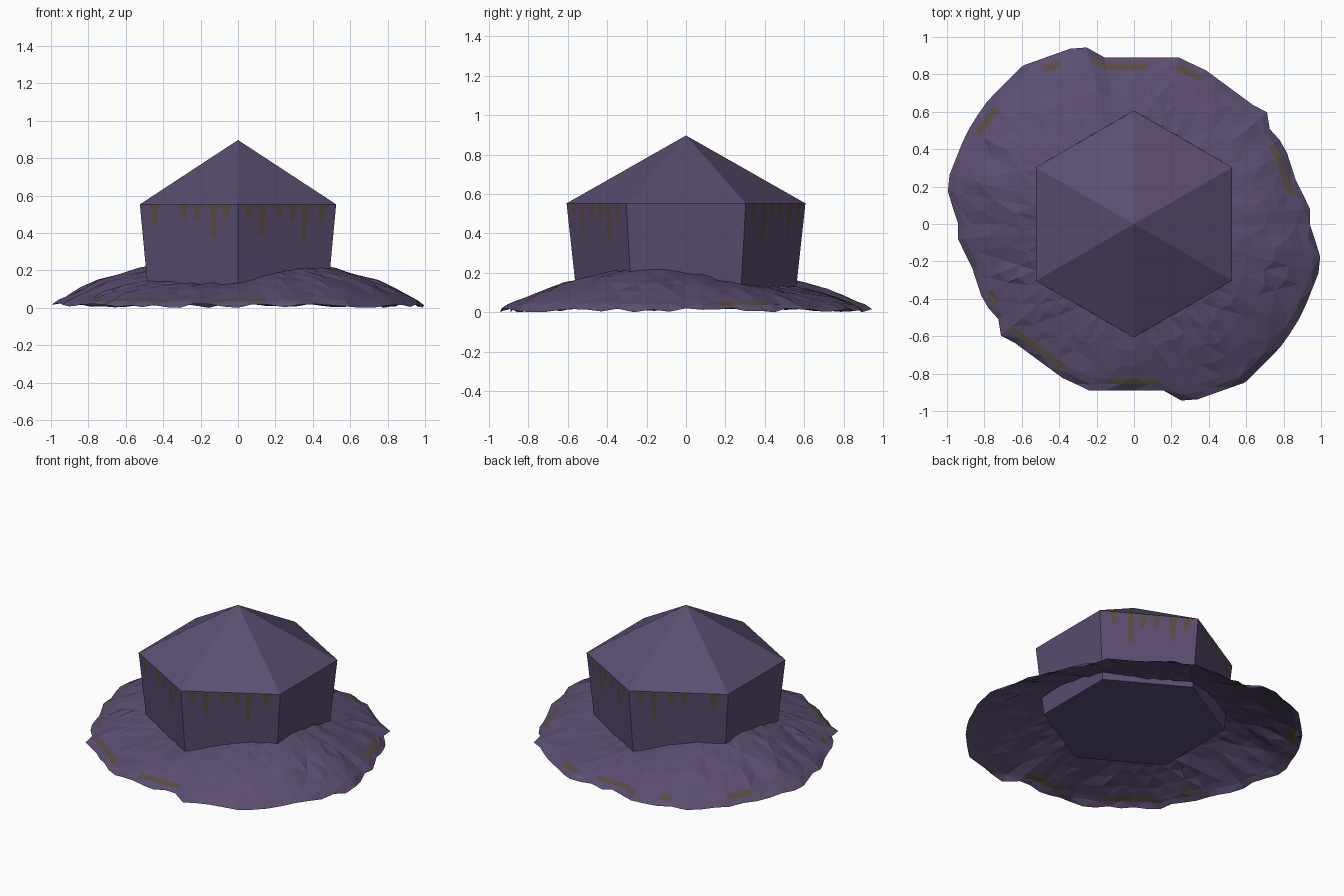
import bpy, math, random
from mathutils import Vector

if "Cube" in bpy.data.objects:
    bpy.data.objects.remove(bpy.data.objects["Cube"])
random.seed(4)


def material(name, rgb):
    m = bpy.data.materials.new(name)
    m.diffuse_color = (*rgb, 1)
    m.use_nodes = True
    m.node_tree.nodes["Principled BSDF"].inputs["Base Color"].default_value = m.diffuse_color
    return m


PURPLE = material("dusty purple", (0.104, 0.075, 0.162))
BROWN = material("dull brown", (0.102, 0.074, 0.050))


def add(name, verts, faces, *mats):
    me = bpy.data.meshes.new(name)
    me.from_pydata(verts, [], faces)
    for m in mats:
        me.materials.append(m)
    ob = bpy.data.objects.new(name, me)
    bpy.context.collection.objects.link(ob)
    return ob


def hexagon(r, z):
    return [Vector((r * math.cos(math.radians(30 + 60 * i)),
                    r * math.sin(math.radians(30 + 60 * i)), z)) for i in range(6)]


# Tapered six-sided wall with a closed floor, and a pointed roof
low, high = hexagon(0.556, 0.095), hexagon(0.606, 0.553)
sides = [(i, (i + 1) % 6, (i + 1) % 6 + 6, i + 6) for i in range(6)]
add("hexagonal_wall", low + high, sides + [(5, 4, 3, 2, 1, 0)], PURPLE)
add("pointed_roof", high + [Vector((0, 0, 0.897))],
    [(i, (i + 1) % 6, 6) for i in range(6)], PURPLE)

# Drips under the eaves of the four front and back faces: (x, length)
drips = {1: [(.06, .08), (.13, .17), (.22, .08), (.295, .09), (.36, .21), (.45, .09)],
         -1: [(.06, .08), (.13, .18), (.22, .09), (.29, .09), (.45, .11)]}
verts, faces = [], []
for sx, items in drips.items():
    for sy in (1, -1):
        top_a, top_b = Vector((0, sy * .606, .553)), Vector((sx * .5248, sy * .303, .553))
        low_a, low_b = Vector((0, sy * .556, .095)), Vector((sx * .4815, sy * .278, .095))
        out = (top_b - top_a).cross(low_a - top_a).normalized()
        if out.y * sy < 0:
            out = -out
        for x, length in items:
            base = len(verts)
            for dx, d in ((-.021, .01), (.021, .01), (.015, .5), (.008, 1), (-.008, 1), (-.015, .5)):
                u, v = (x + dx) / .524, d * length / .458
                verts.append(top_a.lerp(top_b, u).lerp(low_a.lerp(low_b, u), v) + out * .0015)
            f = list(range(base, base + 6))
            faces.append(f if sx * sy < 0 else f[::-1])
add("eave_drips", verts, faces, BROWN)

# Mound outline: one half, the other is the same turned by 180 degrees
half = [(-1, .23), (-.9, .48), (-.8, .64), (-.6, .845), (-.305, .95), (-.22, .94),
        (-.165, .89), (.165, .89), (.21, .92), (.245, .885), (.38, .825), (.645, .63),
        (.71, .622), (.715, .52), (.805, .42), (.87, .22), (.94, .09), (.94, -.02),
        (.992, -.14)]
outline = half + [(-x, -y) for x, y in half]
N = 72


def edge_radius(a):
    """Distance to the outline along direction a."""
    dx, dy = math.cos(a), math.sin(a)
    for (x1, y1), (x2, y2) in zip(outline, outline[1:] + outline[:1]):
        c1, c2 = dx * y1 - dy * x1, dx * y2 - dy * x2
        if c1 >= 0 > c2 and dx * x1 + dy * y1 > 0:
            t = c1 / (c1 - c2)
            return math.hypot(x1 + (x2 - x1) * t, y1 + (y2 - y1) * t)
    return .94


# Low rocky mound, an open shell with a ragged rim and brown patches at the rim
rings = [.42, .54, .64, .74, .84, .925, .962, 1]
patches = [(95, 10), (70, 5), (117, 3), (-128, 12), (-88, 10), (20, 8), (145, 3), (-153, 4)]
verts, faces, colours = [], [], []
for k, t in enumerate(rings):
    for i in range(N):
        a = 2 * math.pi * i / N
        r = edge_radius(a)
        swell = 1.08 + .3 * math.cos(2 * (a + math.radians(25)))
        z = .02 + .175 * (1 - t ** 2.6) * swell
        if k == len(rings) - 1:
            z = max(0, .013 + random.uniform(-.014, .01))
        else:
            z += random.uniform(-.004, .004)
        tt = t + (random.uniform(-.02, .02) if 0 < k < 5 else 0)
        verts.append((r * tt * math.cos(a), r * tt * math.sin(a), z))
for k in range(len(rings) - 1):
    for i in range(N):
        j = (i + 1) % N
        p, q, s, w = k * N + i, k * N + j, (k + 1) * N + j, (k + 1) * N + i
        faces += [(p, w, s), (p, s, q)] if (i + k) % 2 else [(p, w, q), (w, s, q)]
        deg = 360 * (i + .5) / N
        near = any(abs((deg - c + 180) % 360 - 180) < w2 for c, w2 in patches)
        colours += [1 if near and k == 5 else 0] * 2
mound = add("rocky_mound", verts, faces, PURPLE, BROWN)
mound.data.polygons.foreach_set("material_index", colours)
mound.data.update()
